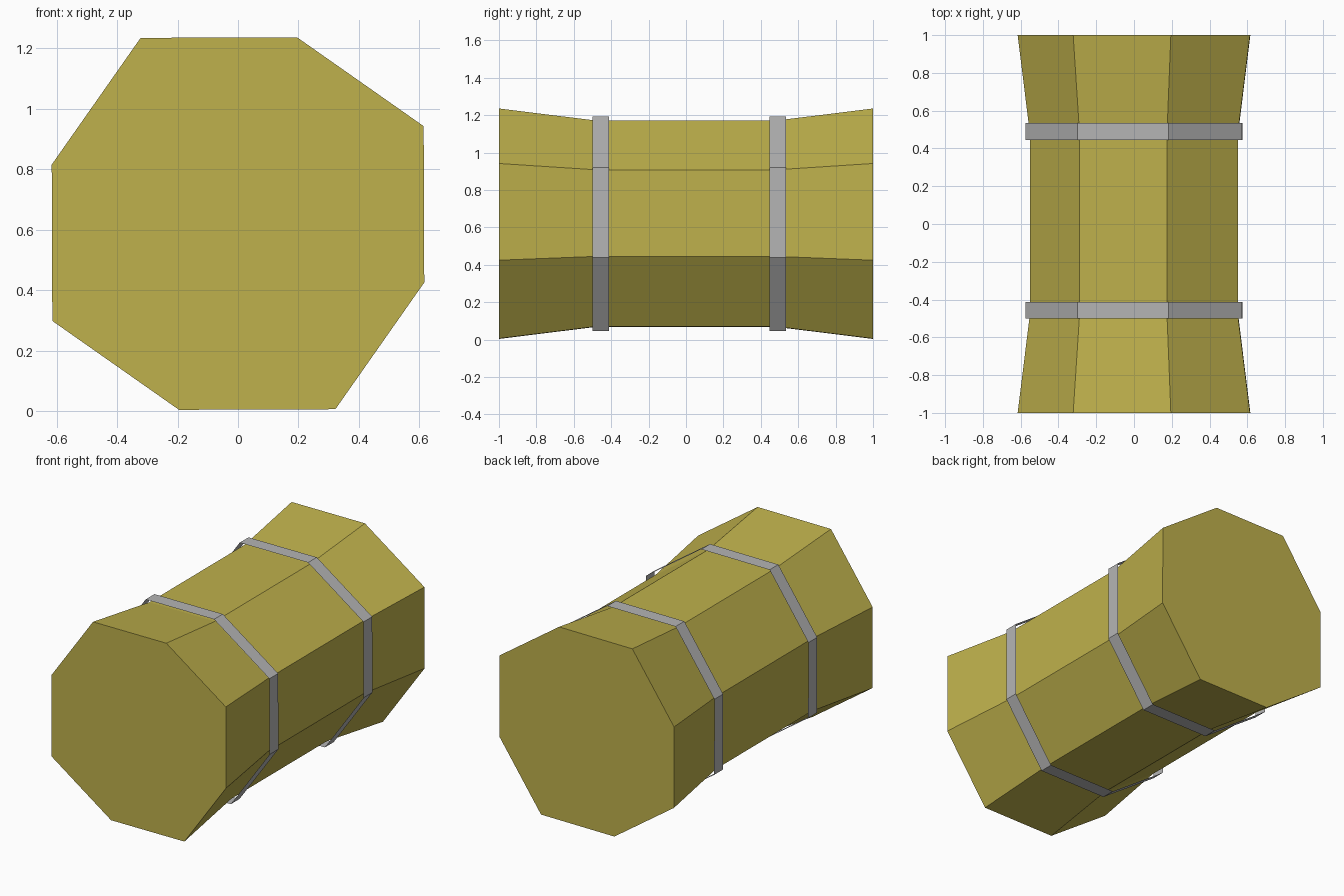
import bpy
import bmesh
from mathutils import Matrix, Vector

if "Cube" in bpy.data.objects:
    bpy.data.objects.remove(bpy.data.objects["Cube"], do_unlink=True)

CENTRE_Z = 0.62
WAIST = 0.895


def make_material(name, colour):
    mat = bpy.data.materials.new(name)
    mat.use_nodes = True
    mat.diffuse_color = (*colour, 1)
    mat.node_tree.nodes["Principled BSDF"].inputs["Base Color"].default_value = (*colour, 1)
    return mat


def octagon(scale, y):
    """Slightly twisted octagon: a pair of corners repeated by quarter turns."""
    points = []
    for quarter in range(4):
        turn = Matrix.Rotation(quarter * 1.5707963, 3, "Y")
        for corner in (Vector((0.195, 0, 0.616)), Vector((0.614, 0, 0.322))):
            points.append(turn @ (corner * scale) + Vector((0, y, CENTRE_Z)))
    return points


def loft(name, sections, material, capped):
    """Join octagon sections, given as (scale, y), into a flat-faced tube."""
    bm = bmesh.new()
    rings = [[bm.verts.new(p) for p in octagon(s, y)] for s, y in sections]
    for a, b in zip(rings, rings[1:]):
        for i in range(8):
            j = (i + 1) % 8
            bm.faces.new((a[i], a[j], b[j], b[i]))
    if capped:
        bm.faces.new(rings[0])
        bm.faces.new(rings[-1])
    bmesh.ops.recalc_face_normals(bm, faces=bm.faces)
    # Make sure open strips face outward too
    side = bm.faces[0]
    if side.normal.dot(side.calc_center_median() - Vector((0, side.calc_center_median().y, CENTRE_Z))) < 0:
        bmesh.ops.reverse_faces(bm, faces=bm.faces)
    mesh = bpy.data.meshes.new(name)
    bm.to_mesh(mesh)
    bm.free()
    mesh.materials.append(material)
    obj = bpy.data.objects.new(name, mesh)
    bpy.context.collection.objects.link(obj)
    return obj


straw = make_material("straw yellow", (0.52, 0.44, 0.072))
grey = make_material("band grey", (0.46, 0.46, 0.46))

# Bale body, flared at both ends
loft("bale_body", [(1, -1), (WAIST, -0.48), (WAIST, 0.48), (1, 1)], straw, True)

# Thin open bands standing just clear of the waist
for name, y in (("front_band", -0.457), ("back_band", 0.49)):
    loft(name, [(0.932, y - 0.044), (0.932, y + 0.044)], grey, False)
